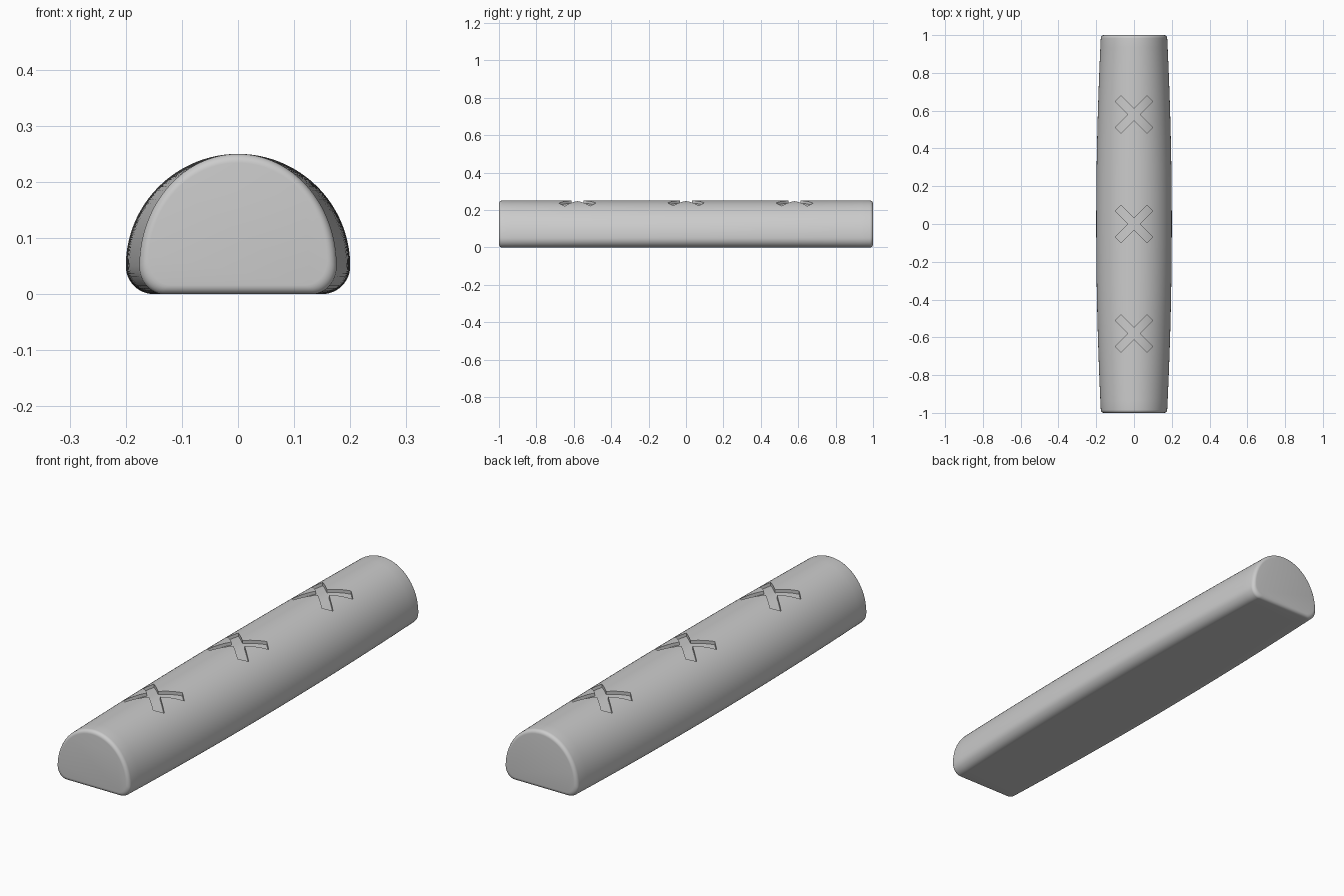
import bpy, bmesh
from math import sin, cos, pi, sqrt

if "Cube" in bpy.data.objects:
    bpy.data.objects.remove(bpy.data.objects["Cube"])

R, CZ, C = 0.2, 0.05, 0.05      # top arc radius, its centre height, lower corner radius


def section():
    """Half-round loaf section with rounded lower corners."""
    pts = [(R * cos(a), CZ + R * sin(a)) for a in [pi * i / 64 for i in range(65)]]
    for cx, a0 in ((-(R - C), pi), (R - C, 1.5 * pi)):
        for i in range(13):
            a = a0 + pi / 2 * i / 12
            p = (cx + C * cos(a), CZ + C * sin(a))
            if all((p[0] - q[0]) ** 2 + (p[1] - q[1]) ** 2 > 1e-8 for q in pts):
                pts.append(p)
    return pts


def loaf(name, inset):
    """Loft the section along y, bulging at mid-length, with rounded end edges."""
    f = 0.016
    half = 1 - inset
    ends = [(half - f * (1 - sin(a)), f * (1 - cos(a))) for a in [pi / 2 * i / 6 for i in range(7)]]
    rows = [(-y, d) for y, d in reversed(ends)]
    rows += [((half - f) * i / 20, 0) for i in range(-19, 20)] + ends
    bm = bmesh.new()
    rings = []
    for y, d in rows:
        d += inset
        w = R - 0.025 * y * y
        sx, sz = (w - d) / R, (0.125 - d) / 0.125
        rings.append([bm.verts.new((x * sx, y, 0.125 + (z - 0.125) * sz)) for x, z in section()])
    n = len(rings[0])
    for a, b in zip(rings, rings[1:]):
        for i in range(n):
            bm.faces.new((a[i], a[(i + 1) % n], b[(i + 1) % n], b[i]))
    bm.faces.new(rings[0])
    bm.faces.new(rings[-1])
    return finish(name, bm)


def finish(name, bm):
    bmesh.ops.recalc_face_normals(bm, faces=bm.faces)
    me = bpy.data.meshes.new(name)
    bm.to_mesh(me)
    bm.free()
    ob = bpy.data.objects.new(name, me)
    bpy.context.collection.objects.link(ob)
    return ob


def cross_cutters(name):
    """Three diagonal cross prisms along the top."""
    w, l = 0.022, 0.119
    quarter = [(w, w), (w, l), (-w, l)]
    bm = bmesh.new()
    for cy in (-0.58, 0, 0.58):
        outline = []
        for k in range(4):
            ca, sa = cos(pi / 4 + k * pi / 2), sin(pi / 4 + k * pi / 2)
            outline += [(x * ca - y * sa, cy + x * sa + y * ca) for x, y in quarter]
        face = bm.faces.new([bm.verts.new((x, y, 0.17)) for x, y in outline])
        up = bmesh.ops.extrude_face_region(bm, geom=[face])["geom"]
        bmesh.ops.translate(bm, vec=(0, 0, 0.15), verts=[v for v in up if isinstance(v, bmesh.types.BMVert)])
    return finish(name, bm)


# Loaf body, cross cuts, and an inner core that forms the curved groove floors
body = loaf("loaf_body", 0)
cutter = cross_cutters("cross_cutters")
core = loaf("groove_floor_core", 0.014)
for op, tool in (("DIFFERENCE", cutter), ("UNION", core)):
    m = body.modifiers.new(op.lower(), "BOOLEAN")
    m.operation, m.solver, m.object = op, "EXACT", tool
    bpy.context.view_layer.objects.active = body
    body.select_set(True)
    bpy.ops.object.modifier_apply(modifier=m.name)
for tool in (cutter, core):
    bpy.data.objects.remove(tool)
bpy.ops.object.shade_smooth_by_angle(angle=0.6)
